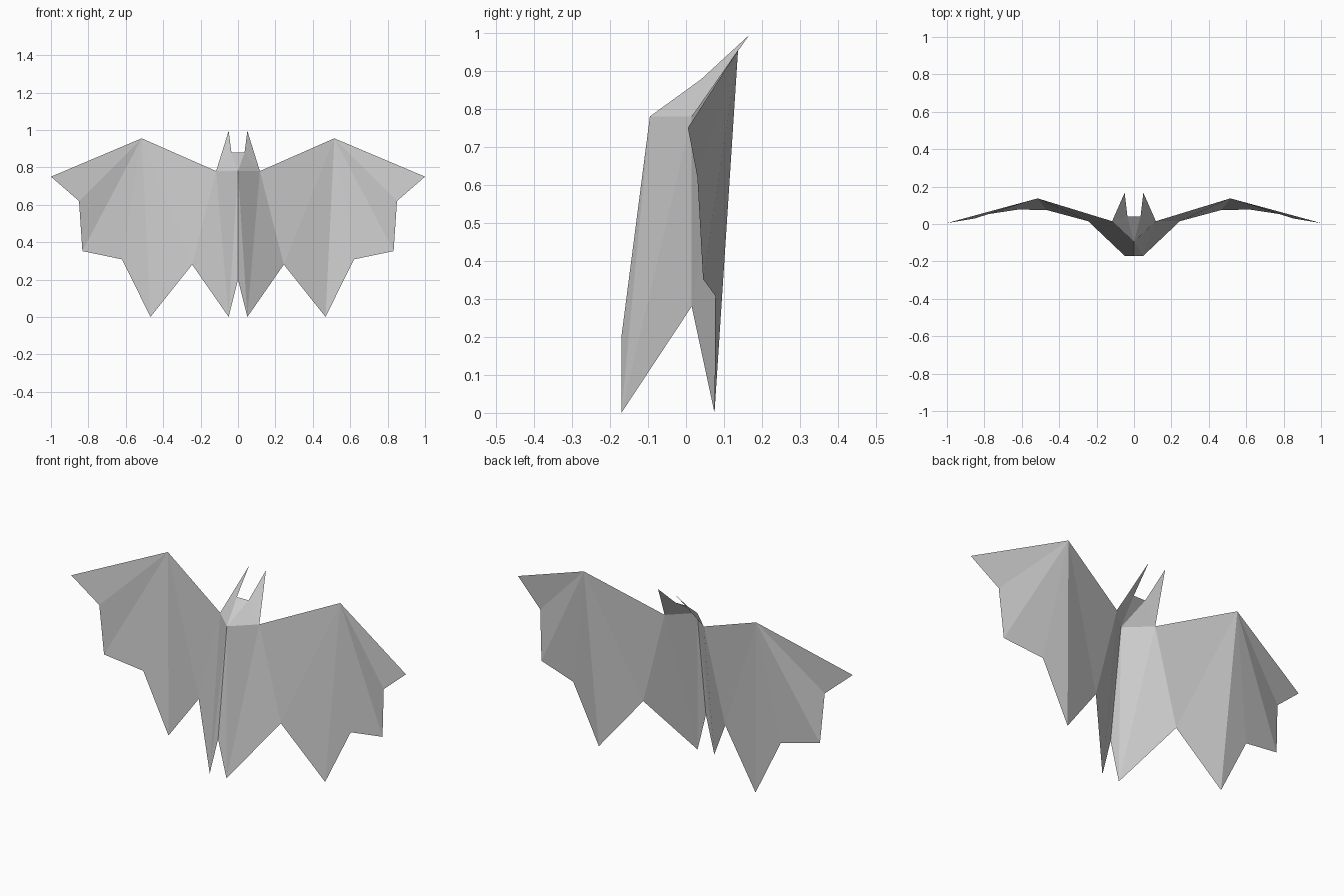
import bpy
import bmesh

default_cube = bpy.data.objects.get("Cube")
if default_cube:
    bpy.data.objects.remove(default_cube, do_unlink=True)

# One plain matt grey
grey = bpy.data.materials.new("plain grey")
grey.use_nodes = True
grey_value = (0.6, 0.6, 0.6, 1.0)
grey.diffuse_color = grey_value
shader = grey.node_tree.nodes["Principled BSDF"]
shader.inputs["Base Color"].default_value = grey_value
shader.inputs["Roughness"].default_value = 0.8


def folded_sheet(name, pivot, rim):
    """Fan of flat triangles from a pivot to a rim, mirrored across x."""
    bm = bmesh.new()
    centre = bm.verts.new(pivot)
    edge = [bm.verts.new(point) for point in rim]
    for first, second in zip(edge, edge[1:]):
        bm.faces.new((centre, first, second))
    mesh = bpy.data.meshes.new(name)
    bm.to_mesh(mesh)
    bm.free()
    mesh.materials.append(grey)
    obj = bpy.data.objects.new(name, mesh)
    bpy.context.collection.objects.link(obj)
    mirror = obj.modifiers.new("mirror", 'MIRROR')
    mirror.use_clip = True
    return obj


# Shared corners, on the left half
chest_top = (0, -0.095, 0.78)
chest_bottom = (0, -0.17, 0.2)
foot = (0.05, -0.17, 0)
shoulder = (0.117, 0.015, 0.78)
hip = (0.245, 0.015, 0.28)
wing_peak = (0.515, 0.137, 0.955)
ear_tip = (0.05, 0.167, 0.995)
ear_root = (0.035, 0.04, 0.878)
crown = (0, 0.04, 0.878)

# Keeled body with pointed feet
folded_sheet("body", foot, [hip, shoulder, chest_top, chest_bottom])

# Sloping head with two pointed ears
folded_sheet("head", ear_root, [crown, chest_top, shoulder, ear_tip])

# Scalloped wings folding out from their peaks
folded_sheet("wings", wing_peak, [
    shoulder, hip,
    (0.468, 0.075, 0),
    (0.62, 0.077, 0.308),
    (0.832, 0.045, 0.352),
    (0.85, 0.03, 0.62),
    (1.0, 0.005, 0.75),
])
